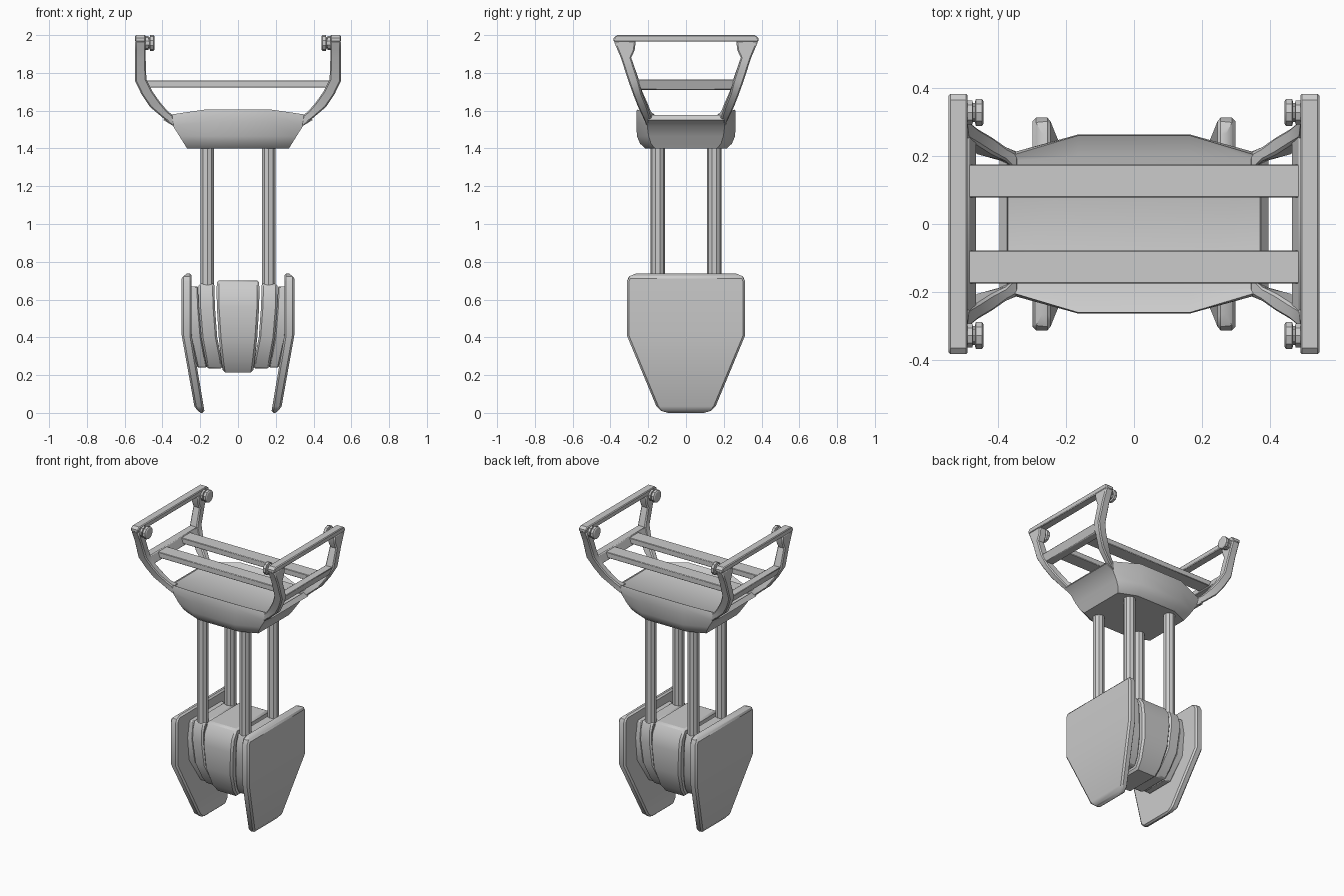
import bpy, bmesh
from math import pi

if "Cube" in bpy.data.objects:
    bpy.data.objects.remove(bpy.data.objects["Cube"])


def loft(name, rings, bevel=0.0, mirror=(False, False), angle=30):
    """Skin equal-length rings of points, cap the ends, optionally bevel and mirror."""
    bm = bmesh.new()
    rows = [[bm.verts.new(p) for p in ring] for ring in rings]
    n = len(rows[0])
    for a, b in zip(rows, rows[1:]):
        for i in range(n):
            j = (i + 1) % n
            bm.faces.new((a[i], a[j], b[j], b[i]))
    bm.faces.new(rows[0])
    bm.faces.new(rows[-1])
    bmesh.ops.recalc_face_normals(bm, faces=bm.faces)
    return finish(name, bm, bevel, mirror, angle)


def finish(name, bm, bevel=0.0, mirror=(False, False), angle=30):
    mesh = bpy.data.meshes.new(name)
    bm.to_mesh(mesh)
    bm.free()
    ob = bpy.data.objects.new(name, mesh)
    bpy.context.collection.objects.link(ob)
    bpy.ops.object.select_all(action='DESELECT')
    ob.select_set(True)
    bpy.context.view_layer.objects.active = ob
    bpy.ops.object.shade_smooth_by_angle(angle=angle * pi / 180)
    if bevel:
        m = ob.modifiers.new("bevel", 'BEVEL')
        m.width, m.segments, m.limit_method = bevel, 1, 'ANGLE'
        m.angle_limit = 0.9
    if any(mirror):
        m = ob.modifiers.new("mirror", 'MIRROR')
        m.use_axis = (mirror[0], mirror[1], False)
        m.use_mirror_merge = False
    return ob


def quad(inner, outer, y0, y1):
    """Rectangular section from an inner and outer (x, z) point."""
    (a, za), (b, zb) = inner, outer
    return [(a, y0, za), (b, y0, zb), (b, y1, zb), (a, y1, za)]


def slab(name, rows, bevel=0.0, mirror=(True, False)):
    """Vertical slab from rows of (z, x inner, x outer, half depth)."""
    return loft(name, [quad((a, z), (b, z), -y, y) for z, a, b, y in rows], bevel, mirror)


def octagon(z_in, z_out, x_in, x_out, y_in, y_out):
    """Eight-sided tray outline: middle points (in) and end corners (out)."""
    return [(x_in, y_in, z_in), (x_out, y_out, z_out), (x_out, -y_out, z_out), (x_in, -y_in, z_in),
            (-x_in, -y_in, z_in), (-x_out, -y_out, z_out), (-x_out, y_out, z_out), (-x_in, y_in, z_in)]


def rod(name, stages, sides, at, axis, mirror=(True, True)):
    """Stepped rod along x or z from (position, radius) stages."""
    from math import cos, sin
    rings = []
    for t, r in stages:
        ring = []
        for i in range(sides):
            a = (i + 0.5) * 2 * pi / sides
            u, v = r * cos(a), r * sin(a)
            ring.append((t, at[0] + u, at[1] + v) if axis == 'x' else (at[0] + u, at[1] + v, t))
        rings.append(ring)
    return loft(name, rings, 0, mirror)


both = (True, True)

# Tray with curved front and back, raised rims and a flat floor
loft("tray", [
    octagon(1.40, 1.40, .15, .27, .215, .165),
    octagon(1.425, 1.425, .155, .285, .243, .185),
    octagon(1.465, 1.465, .16, .31, .26, .198),
    octagon(1.54, 1.52, .165, .345, .263, .205),
    octagon(1.58, 1.55, .165, .395, .263, .20),
    octagon(1.607, 1.577, .165, .373, .26, .198),
    octagon(1.575, 1.57, .165, .37, .20, .185)])

# Four bent arms rising from the tray
loft("arm", [
    quad((.345, 1.575), (.335, 1.515), .155, .21),
    quad((.375, 1.60), (.39, 1.555), .185, .226),
    quad((.413, 1.645), (.466, 1.62), .205, .255),
    quad((.455, 1.705), (.51, 1.685), .232, .28),
    quad((.485, 1.767), (.545, 1.756), .25, .305),
    quad((.489, 1.88), (.545, 1.88), .29, .345),
    quad((.489, 1.92), (.545, 1.92), .272, .362),
    quad((.489, 1.97), (.545, 1.97), .265, .383)], .007, both)

# Top rail and lower rail joining each pair of arms
slab("top_rail", [(1.965, .489, .545, .383), (1.985, .489, .545, .383), (2.0, .489, .545, .365)], .005)
slab("lower_rail", [(1.71, .463, .52, .24), (1.765, .485, .54, .26)], .004)

# Two long crossbars
loft("crossbar", [[(x, .078, 1.722), (x, .175, 1.722), (x, .175, 1.76), (x, .078, 1.76)]
                  for x in (-.495, .495)], .003, (False, True))

# Knobs on the inner corners of the top rails
rod("knob", [(.442, .034), (.447, .042), (.465, .042), (.468, .030), (.474, .030),
             (.475, .037), (.492, .037)], 10, (.328, 1.958), 'x')

# Posts
rod("post", [(.6, .038), (1.41, .038)], 10, (.162, .15), 'z')

# Central drum block with bulging front and back
slab("core_block", [(.215, -.08, .08, .12), (.27, -.088, .088, .165), (.40, -.102, .102, .215),
                    (.56, -.112, .112, .225), (.64, -.113, .113, .215), (.702, -.112, .112, .175)],
     .012, (False, False))

# Flanking blocks that carry the posts
slab("flank_block", [(.235, .08, .165, .11), (.29, .088, .175, .15), (.40, .11, .195, .195),
                     (.56, .122, .208, .208), (.63, .124, .208, .205), (.685, .125, .208, .185)], .01)

# Thin backing pads between blocks and shields
slab("backing_pad", [(.24, .165, .215, .10), (.40, .195, .25, .18), (.56, .208, .26, .195),
                     (.67, .212, .26, .175)], .006)

# Large outer shields, bent inward towards the foot
slab("shield", [(.0, .178, .197, .095), (.01, .178, .212, .13), (.035, .182, .231, .157),
                (.41, .245, .298, .313), (.695, .245, .298, .313),
                (.722, .245, .298, .302), (.738, .245, .27, .265)], .011)
